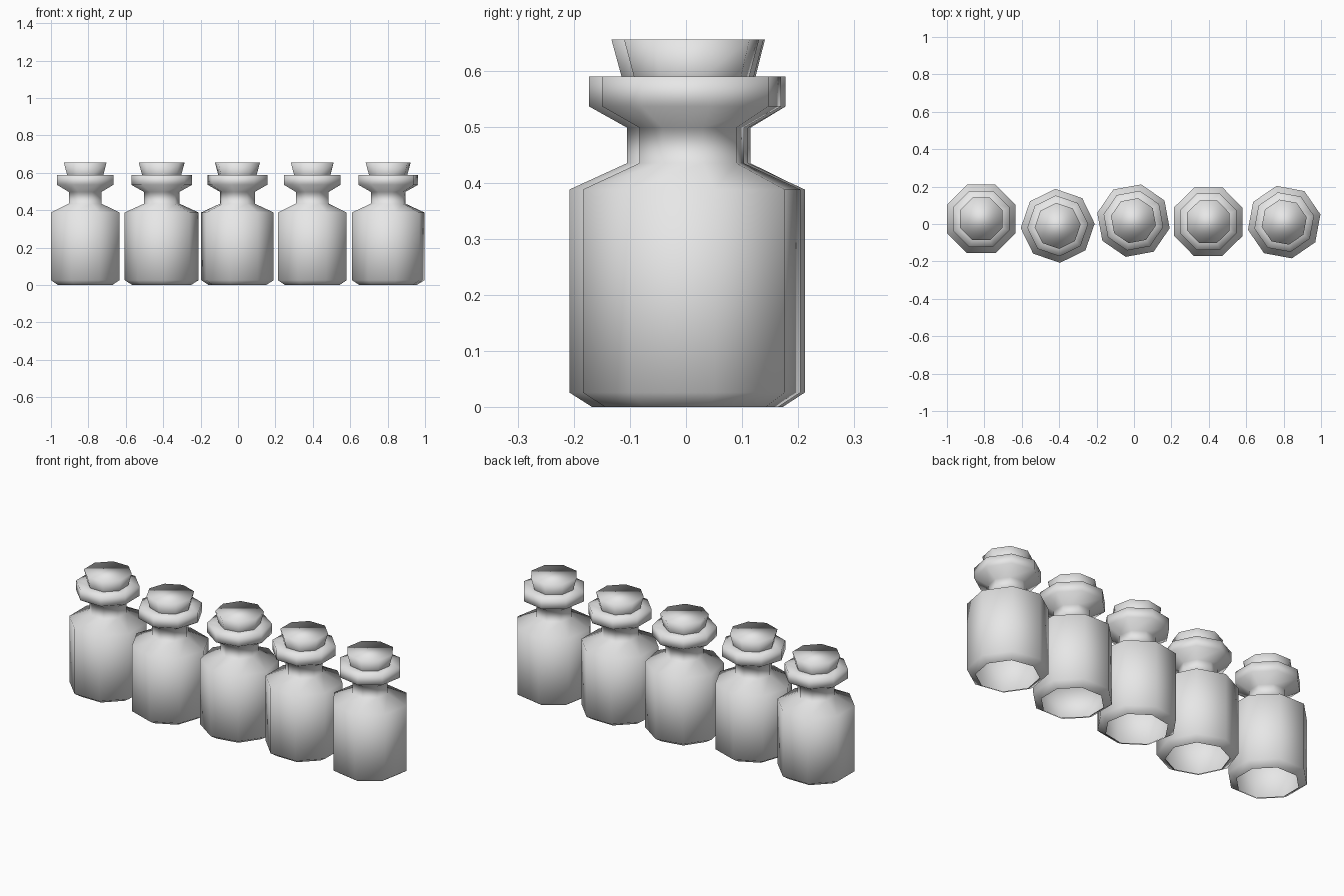
import bpy
import bmesh
import math

if "Cube" in bpy.data.objects:
    bpy.data.objects.remove(bpy.data.objects["Cube"])

SIDES = 8
gray = bpy.data.materials.new("light_gray")
gray.diffuse_color = (0.8, 0.8, 0.8, 1)
gray.use_nodes = True
gray.node_tree.nodes["Principled BSDF"].inputs["Base Color"].default_value = gray.diffuse_color


def lathe(name, profile, place, cap_start=False, cap_end=False):
    """Spin a (radius, height) profile into a smooth eight-sided shell."""
    x, y, turn = place
    bm = bmesh.new()
    rings = []
    for r, z in profile:
        angles = [math.radians(turn) + math.tau * i / SIDES for i in range(SIDES)]
        rings.append([bm.verts.new((r * math.cos(a), r * math.sin(a), z)) for a in angles])
    for low, high in zip(rings, rings[1:]):
        for i in range(SIDES):
            j = (i + 1) % SIDES
            bm.faces.new((low[i], low[j], high[j], high[i]))
    if cap_start:
        bm.faces.new(rings[0][::-1])
    if cap_end:
        bm.faces.new(rings[-1])
    for f in bm.faces:
        f.smooth = True
    mesh = bpy.data.meshes.new(name)
    bm.to_mesh(mesh)
    bm.free()
    mesh.materials.append(gray)
    obj = bpy.data.objects.new(name, mesh)
    obj.location = (x, y, 0)
    bpy.context.collection.objects.link(obj)
    return obj


# Bottle shell, open underneath, with shoulder, neck and wide lip
BOTTLE = [(0.157, 0), (0.198, 0.026), (0.198, 0.388), (0.095, 0.435),
          (0.095, 0.498), (0.163, 0.536), (0.163, 0.589), (0.095, 0.589)]
# Tapered stopper pushed into the neck
STOPPER = [(0.089, 0.53), (0.105, 0.589), (0.123, 0.655)]

# x, y, rotation in degrees and fill height of each bottle
ROW = [(-0.817, 0.027, 22.5, 0.30),
       (-0.408, -0.010, 3.5, 0.30),
       (-0.003, 0.018, -12, 0.30),
       (0.397, 0.012, 22, 0.18),
       (0.803, 0.010, 12, 0.30)]

for n, (x, y, turn, fill) in enumerate(ROW, 1):
    place = (x, y, turn)
    lathe(f"bottle_{n}", BOTTLE, place)
    lathe(f"stopper_{n}", STOPPER, place, cap_start=True, cap_end=True)
    # Liquid lining inside the glass
    lathe(f"liquid_{n}", [(0.156, 0.003), (0.194, 0.028), (0.194, fill)], place, cap_end=True)
